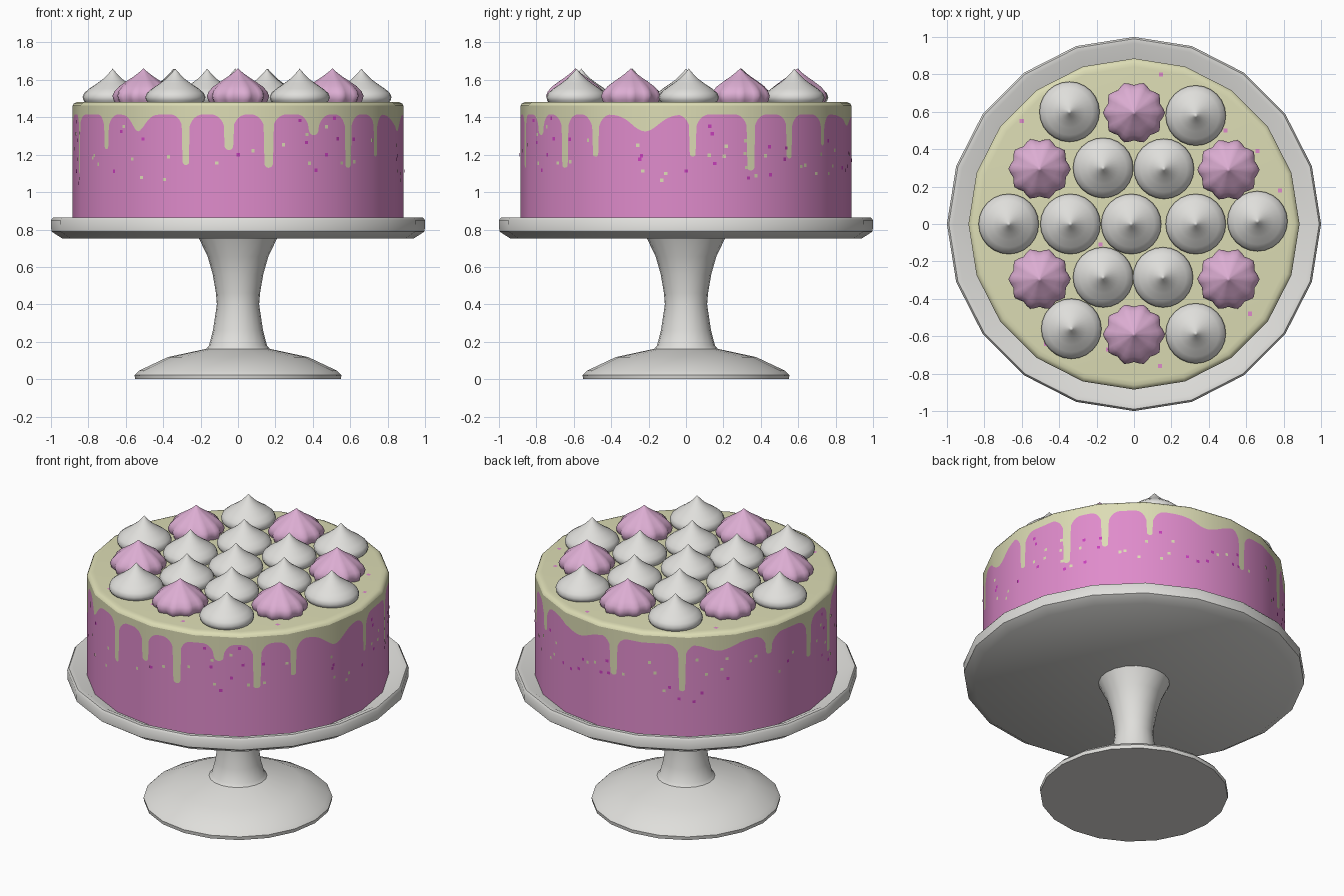
import bpy, bmesh, math, random
from math import pi, cos, sin, radians

if "Cube" in bpy.data.objects:
    bpy.data.objects.remove(bpy.data.objects["Cube"])

random.seed(7)
SIDES = 20
R = 0.885


def mat(name, rgb):
    m = bpy.data.materials.new(name)
    m.diffuse_color = (*rgb, 1)
    m.use_nodes = True
    m.node_tree.nodes["Principled BSDF"].inputs["Base Color"].default_value = m.diffuse_color
    return m


WHITE = mat("white", (0.74, 0.735, 0.71))
PINK = mat("pink sponge", (0.74, 0.26, 0.60))
CREAM = mat("cream icing", (0.72, 0.72, 0.46))
ROSE = mat("rose meringue", (0.72, 0.42, 0.65))
MAGENTA = mat("magenta sprinkle", (0.60, 0.05, 0.52))


def make(name, bm, mats, angle=None):
    me = bpy.data.meshes.new(name)
    bm.to_mesh(me)
    bm.free()
    for m in mats:
        me.materials.append(m)
    ob = bpy.data.objects.new(name, me)
    bpy.context.collection.objects.link(ob)
    if angle:
        bpy.ops.object.select_all(action='DESELECT')
        ob.select_set(True)
        bpy.context.view_layer.objects.active = ob
        bpy.ops.object.shade_smooth_by_angle(angle=radians(angle))
    return ob


def lathe(name, prof, m, n=SIDES, loc=(0, 0, 0), wave=None, angle=35, flip=False):
    """Revolve (radius, z) points listed from bottom to top; r = 0 closes to a point."""
    bm = bmesh.new()
    rings = []
    for r, z in prof:
        if r == 0:
            rings.append([bm.verts.new((loc[0], loc[1], loc[2] + z))] * n)
            continue
        ring = []
        for i in range(n):
            a = 2 * pi * i / n
            k = r * (wave(a, z) if wave else 1)
            ring.append(bm.verts.new((loc[0] + k * cos(a), loc[1] + k * sin(a), loc[2] + z)))
        rings.append(ring)
    for lo, hi in zip(rings, rings[1:]):
        for i in range(n):
            j = (i + 1) % n
            vs = list(dict.fromkeys((lo[i], lo[j], hi[j], hi[i])))
            if len(vs) > 2:
                bm.faces.new(vs)
    return make(name, bm, [m], angle)


# Stand: foot and stem, then the dished plate
lathe("stand_foot_and_stem", [(0, 0), (0.55, 0), (0.553, 0.022), (0.53, 0.045), (0.375, 0.118),
      (0.17, 0.162), (0.155, 0.18), (0.134, 0.26), (0.113, 0.40), (0.118, 0.46), (0.135, 0.56),
      (0.162, 0.655), (0.21, 0.755)], WHITE)
lathe("stand_plate", [(0, 0.752), (0.94, 0.752), (0.998, 0.79), (1.0, 0.85), (0.99, 0.863),
      (0.965, 0.863), (0.885, 0.82), (0, 0.82)], WHITE, angle=40)

# Icing drips: (angle in degrees, lowest z, half width)
DRIPS = [(-142.8, 1.23, .016), (-108.4, 1.145, .02), (-93.2, 1.225, .024), (-79.2, 1.13, .024),
         (-62.4, 1.305, .03), (-47.7, 1.13, .024), (-33.3, 1.19, .02), (2.4, 1.19, .018),
         (23.3, 1.115, .023), (38.9, 1.18, .02), (56, 1.25, .02), (96, 1.17, .022),
         (123.5, 1.115, .02), (158.6, 1.29, .02), (179.4, 1.17, .02), (196, 1.10, .02)]
DIPS = [(-127.2, 0.09, .06), (-14.4, 0.09, .10), (79, 0.06, .12), (138, 0.05, .10)]


def drip_z(a):
    z = 1.415
    for deg, low, w in DRIPS:
        d = abs((a - radians(deg) + pi) % (2 * pi) - pi) * R
        if d < w:
            z = min(z, low + w - math.sqrt(w * w - d * d))
        else:
            z = min(z, 1.42 - 0.07 * math.exp(-(d - w) / 0.025))
    for deg, depth, w in DIPS:
        d = abs((a - radians(deg) + pi) % (2 * pi) - pi) * R
        z = min(z, 1.415 - depth * math.exp(-(d / w) ** 2))
    return z


def wall_radius(a):
    step = 2 * pi / SIDES
    return R * cos(step / 2) / cos(a % step - step / 2)


# Cake side: fine columns split along the drip outline
N = 1080
bm = bmesh.new()
cols = []
for i in range(N):
    a = 2 * pi * i / N
    r = wall_radius(a)
    cols.append([bm.verts.new((r * cos(a), r * sin(a), z)) for z in (0.82, drip_z(a), 1.462)])
for i in range(N):
    p, q = cols[i], cols[(i + 1) % N]
    for k in range(2):
        f = bm.faces.new((p[k], q[k], q[k + 1], p[k + 1]))
        f.material_index = k
        f.smooth = True
side = make("cake_side", bm, [PINK, CREAM])
side.data.normals_split_custom_set_from_vertices(
    [(v.co.x / math.hypot(v.co.x, v.co.y), v.co.y / math.hypot(v.co.x, v.co.y), 0)
     for v in side.data.vertices])

# Cake top with a softened rim
lathe("cake_top", [(R, 1.46), (0.879, 1.473), (0.862, 1.481), (0.84, 1.483), (0, 1.483)], CREAM, angle=60)


# Sprinkles: tiny flat squares on the side and top
def square(bm, c, u, v, s):
    bm.faces.new([bm.verts.new([c[k] + s * (i * u[k] + j * v[k]) for k in range(3)])
                  for i, j in ((-1, -1), (1, -1), (1, 1), (-1, 1))])


for name, m, count in (("side_sprinkles_cream", CREAM, 55), ("side_sprinkles_magenta", MAGENTA, 40)):
    bm = bmesh.new()
    while count:
        a, z = random.uniform(0, 2 * pi), random.triangular(1.0, 1.42, 1.2)
        if z > drip_z(a) - 0.02:
            continue
        face = (math.floor(a / (2 * pi / SIDES)) + 0.5) * 2 * pi / SIDES
        r = wall_radius(a) + 0.003
        square(bm, (r * cos(a), r * sin(a), z), (-sin(face), cos(face), 0), (0, 0, 1), 0.009)
        count -= 1
    make(name, bm, [m])
bm = bmesh.new()
for x, y in ((.145, .8), (-.6, .55), (.49, .5), (.66, .39), (.78, .18), (-.18, -.11),
             (.62, -.48), (.14, -.76), (-.14, -.67), (-.47, -.64)):
    square(bm, (x, y, 1.486), (1, 0, 0), (0, 1, 0), 0.011)
make("top_sprinkles", bm, [PINK])

# White meringue kisses
KISS = [(0.14, -0.008), (0.156, 0.01), (0.161, 0.028), (0.152, 0.05), (0.125, 0.073), (0.085, 0.1),
        (0.05, 0.126), (0.024, 0.152), (0.01, 0.168), (0, 0.18)]
for x, y in ((-.345, .60), (.33, .58), (-.165, .30), (.16, .295), (-.67, 0), (-.34, 0), (-.015, 0),
             (.33, 0), (.66, .015), (-.165, -.285), (.155, -.285), (-.335, -.56), (.33, -.585)):
    lathe("white_meringue", KISS, WHITE, 24, (x, y, 1.48), angle=60)

# Pink piped stars with ten ridges
STAR = [(0.138, -0.008), (0.15, 0.012), (0.157, 0.035), (0.148, 0.06), (0.125, 0.086), (0.09, 0.112),
        (0.055, 0.136), (0.026, 0.158), (0.01, 0.172), (0, 0.182)]


def ridge(a, z):
    return 1 + 0.075 * max(0.2, 1 - z / 0.18) * cos(10 * a)


for x, y in ((0, .595), (-.505, .295), (.505, .29), (-.505, -.295), (.505, -.295), (0, -.59)):
    lathe("pink_meringue", STAR, ROSE, 40, (x, y, 1.48), ridge, 60)
